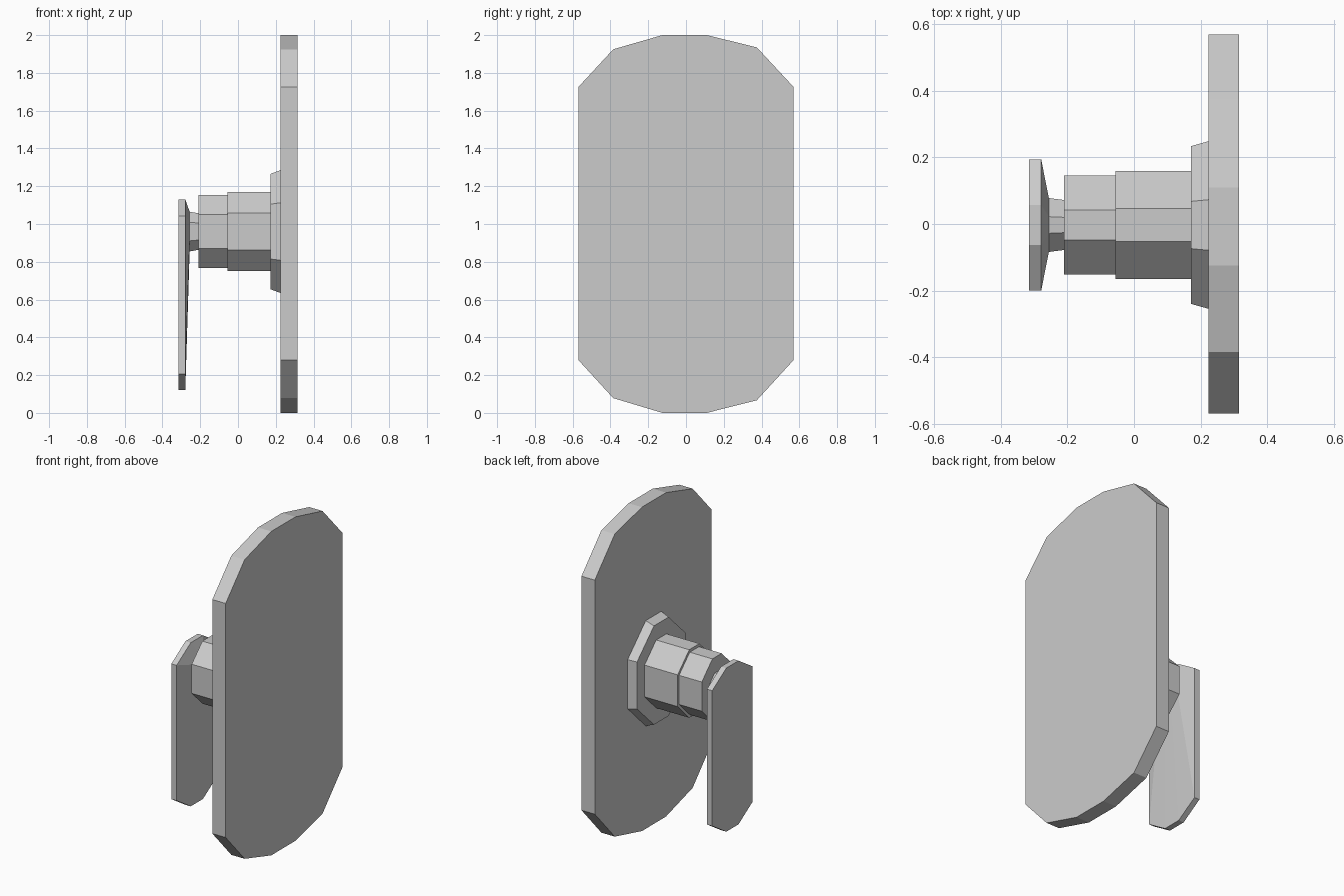
import bpy, bmesh

if "Cube" in bpy.data.objects:
    bpy.data.objects.remove(bpy.data.objects["Cube"])


def octagon(x, hy, my, hz, mz, zc=0.96, yc=-0.003):
    """Chamfered octagon across x: half sizes hy/hz, flat half lengths my/mz."""
    pts = [(hy, -mz), (hy, mz), (my, hz), (-my, hz),
           (-hy, mz), (-hy, -mz), (-my, -hz), (my, -hz)]
    return [(x, y + yc, z + zc) for y, z in pts]


def loft(name, rings):
    """Skin successive rings and cap both ends."""
    bm = bmesh.new()
    loops = [[bm.verts.new(p) for p in ring] for ring in rings]
    n = len(loops[0])
    for a, b in zip(loops, loops[1:]):
        for i in range(n):
            j = (i + 1) % n
            bm.faces.new((a[i], a[j], b[j], b[i]))
    bm.faces.new(loops[0])
    bm.faces.new(loops[-1])
    bmesh.ops.recalc_face_normals(bm, faces=bm.faces[:])
    mesh = bpy.data.meshes.new(name)
    bm.to_mesh(mesh)
    bm.free()
    obj = bpy.data.objects.new(name, mesh)
    bpy.context.collection.objects.link(obj)
    return obj


# Wall plate: rounded tall outline with twelve sides
outline = [(-0.57, 0.28), (-0.385, 0.078), (-0.125, 0.0), (0.11, 0.0),
           (0.375, 0.067), (0.57, 0.28), (0.57, 1.725), (0.375, 1.935),
           (0.11, 2.0), (-0.125, 2.0), (-0.385, 1.925), (-0.57, 1.725)]
loft("wall_plate", [[(x, y, z) for y, z in outline] for x in (0.224, 0.315)])

# Flange tapering out to the plate
loft("flange", [octagon(0.171, 0.237, 0.071, 0.305, 0.145),
                octagon(0.224, 0.252, 0.076, 0.325, 0.152)])

# Stepped valve body
loft("valve_body", [octagon(-0.21, 0.149, 0.045, 0.193, 0.09),
                    octagon(-0.055, 0.149, 0.045, 0.193, 0.09),
                    octagon(-0.055, 0.163, 0.05, 0.21, 0.098),
                    octagon(0.171, 0.163, 0.05, 0.21, 0.098)])

# Lever handle: flat paddle drawn in to a short neck
lever = dict(hy=0.197, my=0.06, hz=0.505, mz=0.418, zc=0.625)
loft("lever_handle", [octagon(-0.315, **lever),
                      octagon(-0.279, **lever),
                      octagon(-0.256, 0.081, 0.025, 0.105, 0.049),
                      octagon(-0.21, 0.075, 0.023, 0.097, 0.045)])
